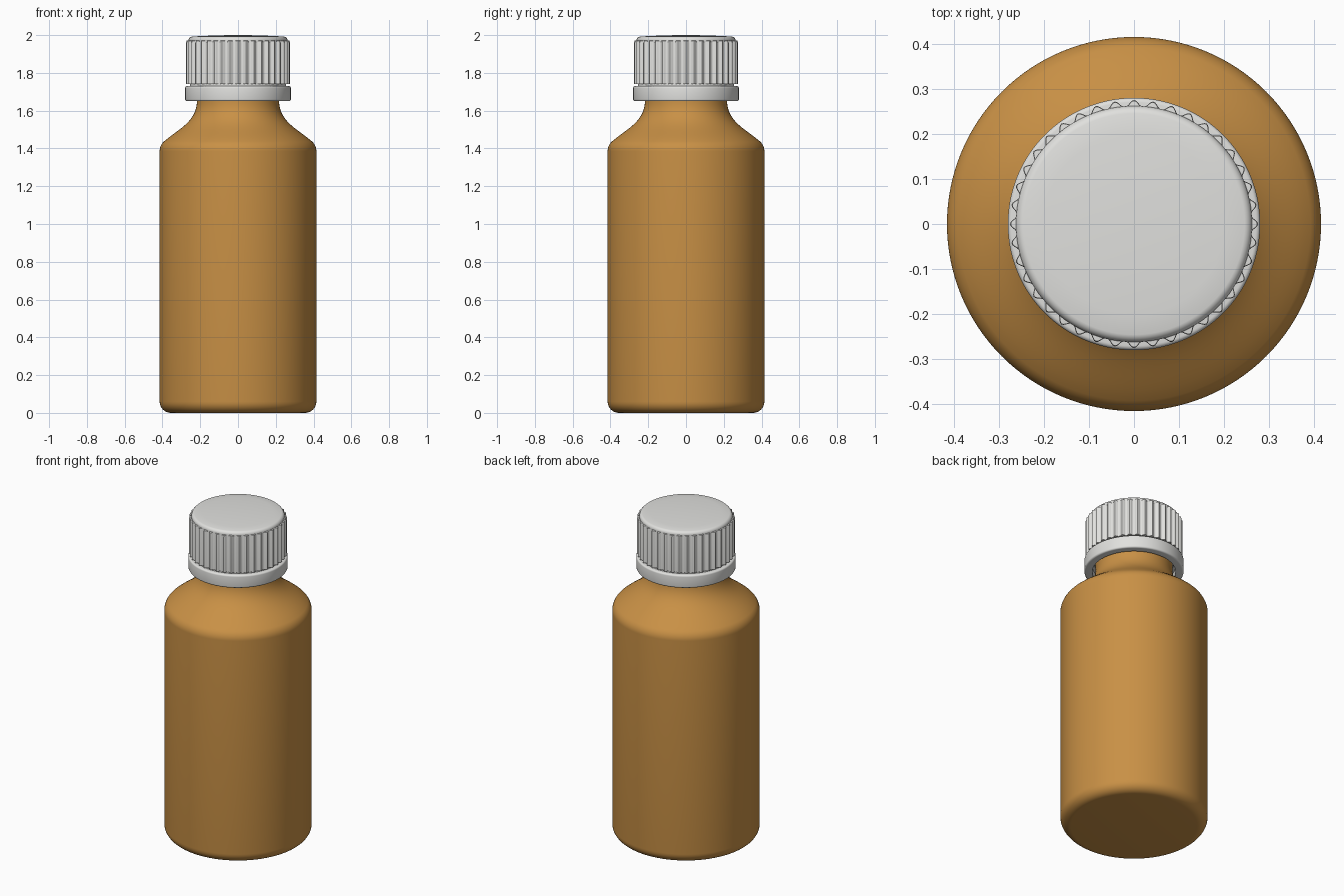
import bpy
import bmesh
import math
from mathutils import Vector

cube = bpy.data.objects.get("Cube")
if cube:
    bpy.data.objects.remove(cube, do_unlink=True)


def material(name, color):
    mat = bpy.data.materials.new(name)
    mat.use_nodes = True
    mat.diffuse_color = color
    bsdf = mat.node_tree.nodes["Principled BSDF"]
    bsdf.inputs["Base Color"].default_value = color
    bsdf.inputs["Roughness"].default_value = 0.5
    return mat


amber = material("amber", (0.58, 0.28, 0.06, 1))
white = material("off white", (0.75, 0.75, 0.73, 1))


def arc(cx, cz, r, start, end, steps=6):
    """Points of a rounded corner, angles in degrees."""
    angles = [math.radians(start + (end - start) * i / steps) for i in range(steps + 1)]
    return [(cx + r * math.cos(a), cz + r * math.sin(a)) for a in angles]


def bezier(points, steps=14):
    """Points of a cubic curve through a profile."""
    a, b, c, d = (Vector(p) for p in points)
    ts = [i / steps for i in range(steps + 1)]
    return [tuple(a * (1 - t) ** 3 + b * 3 * t * (1 - t) ** 2
                  + c * 3 * t * t * (1 - t) + d * t ** 3) for t in ts]


def lathe(name, profile, mat, segments=128, closed=False, ridge=None):
    """Revolve a profile; ridge(r, z, angle) may add to the radius."""
    bm = bmesh.new()
    rings = []
    for r, z in profile:
        if r == 0:
            rings.append([bm.verts.new((0, 0, z))] * segments)
            continue
        ring = []
        for i in range(segments):
            a = math.tau * i / segments
            rad = r + (ridge(r, z, a) if ridge else 0)
            ring.append(bm.verts.new((rad * math.cos(a), rad * math.sin(a), z)))
        rings.append(ring)
    pairs = list(zip(rings, rings[1:]))
    if closed:
        pairs.append((rings[-1], rings[0]))
    for low, high in pairs:
        for i in range(segments):
            j = (i + 1) % segments
            corners = dict.fromkeys((low[i], low[j], high[j], high[i]))
            bm.faces.new(list(corners))
    bmesh.ops.recalc_face_normals(bm, faces=bm.faces)
    mesh = bpy.data.meshes.new(name)
    bm.to_mesh(mesh)
    bm.free()
    mesh.materials.append(mat)
    obj = bpy.data.objects.new(name, mesh)
    bpy.context.collection.objects.link(obj)
    bpy.ops.object.select_all(action="DESELECT")
    obj.select_set(True)
    bpy.context.view_layer.objects.active = obj
    bpy.ops.object.shade_smooth_by_angle(angle=math.radians(35))
    return obj


# Bottle: rounded base, straight wall, sloping shoulder, neck inside the cap
bottle = [(0, 0)] + arc(0.355, 0.06, 0.06, -90, 0, 8)
bottle += arc(0.345, 1.385, 0.07, 0, 48, 8)
bottle += bezier([(0.37, 1.455), (0.3, 1.51), (0.22, 1.55), (0.217, 1.65)])
bottle += [(0.217, 1.9), (0, 1.9)]
lathe("bottle", bottle, amber)

# Tamper ring: hollow band below the cap
band = [(0.235, 1.65)] + arc(0.27, 1.66, 0.01, -90, 0, 4)
band += arc(0.27, 1.72, 0.01, 0, 90, 4) + [(0.235, 1.73)]
lathe("tamper_ring", band, white, closed=True)

# Inner collar joining ring and cap
lathe("cap_collar", [(0.219, 1.69), (0.255, 1.69), (0.255, 1.76), (0.219, 1.76)],
      white, closed=True)

# Cap core with a rounded rim and slightly domed top
cap = [(0, 1.74), (0.262, 1.74)] + arc(0.242, 1.972, 0.02, 0, 80, 6)
cap += [(0.2, 1.995), (0.1, 1.999), (0, 2.0)]
lathe("cap", cap, white)

# Grip ridges around the cap
RIDGES = 40


def grip(r, z, angle):
    if r < 0.26:
        return 0
    return 0.013 * max(0, math.cos(RIDGES * angle) * 0.6 + 0.4)


ridges = [(0.25, 1.74), (0.262, 1.74), (0.262, 1.96), (0.2605, 1.97), (0.25, 1.972)]
lathe("cap_ridges", ridges, white, segments=RIDGES * 10, closed=True, ridge=grip)
